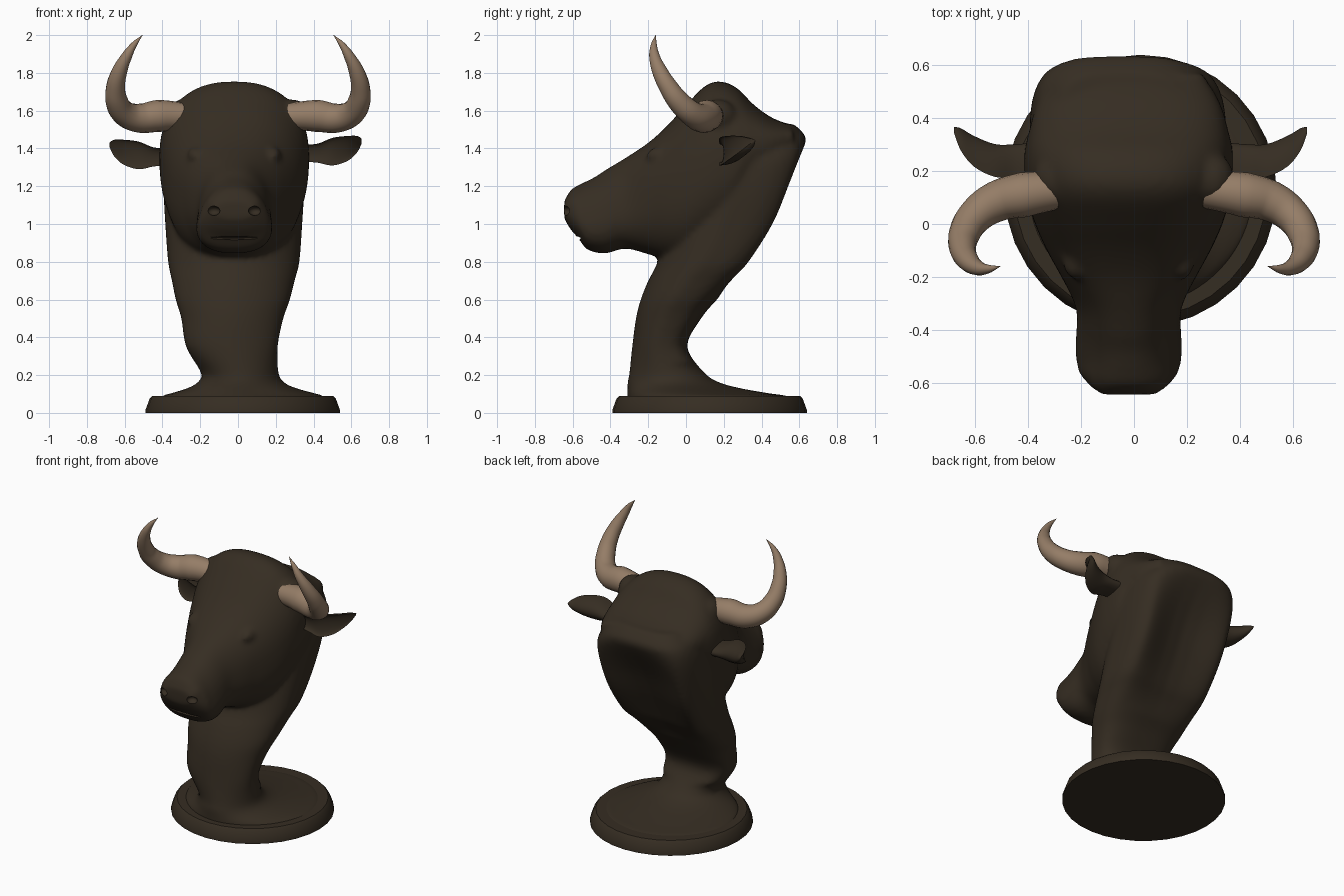
import bpy, bmesh
from math import sin, cos, pi, radians
from mathutils import Matrix, Vector

default = bpy.data.objects.get("Cube")
if default:
    bpy.data.objects.remove(default, do_unlink=True)


def material(name, colour):
    mat = bpy.data.materials.new(name)
    mat.use_nodes = True
    mat.diffuse_color = (*colour, 1)
    mat.node_tree.nodes["Principled BSDF"].inputs["Base Color"].default_value = (*colour, 1)
    return mat


DARK = material("dark brown", (0.036, 0.026, 0.016))
HORN = material("horn tan", (0.30, 0.205, 0.135))
MIDLINE = -0.02


def refine(rows, steps=4):
    """Smoothly interpolate between rows of measurements."""
    out = []
    for i in range(len(rows) - 1):
        p = [rows[max(i - 1, 0)], rows[i], rows[i + 1], rows[min(i + 2, len(rows) - 1)]]
        for s in range(steps):
            t = s / steps
            out.append([b + t * ((c - a) / 2 + t * (a - 2.5 * b + 2 * c - d / 2
                        + t * (1.5 * (b - c) + (d - a) / 2))) for a, b, c, d in zip(*p)])
    out.append(rows[-1])
    return out


def outline(lower, upper, count=48):
    """Rounded unit outline, with its own squareness for each half."""
    points = []
    for k in range(count):
        a = 2 * pi * k / count
        power = 2 / (upper if sin(a) > 0 else lower)
        points.append([abs(v) ** power * (1 if v >= 0 else -1) for v in (cos(a), sin(a))])
    return points


def loft(bm, rings):
    loops = [[bm.verts.new(p) for p in ring] for ring in rings]
    n = len(loops[0])
    for lower, upper in zip(loops, loops[1:]):
        for k in range(n):
            m = (k + 1) % n
            bm.faces.new((lower[k], lower[m], upper[m], upper[k]))
    bm.faces.new(loops[0][::-1])
    bm.faces.new(loops[-1])


def ellipsoid(bm, centre, radii):
    matrix = Matrix.Translation(centre) @ Matrix.Diagonal((*radii, 1))
    bmesh.ops.create_uvsphere(bm, u_segments=24, v_segments=14, radius=1, matrix=matrix)


def finish(bm, name, mat):
    bmesh.ops.recalc_face_normals(bm, faces=bm.faces)
    mesh = bpy.data.meshes.new(name)
    bm.to_mesh(mesh)
    bm.free()
    obj = bpy.data.objects.new(name, mesh)
    bpy.context.collection.objects.link(obj)
    mesh.materials.append(mat)
    return obj


def activate(obj):
    bpy.ops.object.select_all(action="DESELECT")
    obj.select_set(True)
    bpy.context.view_layer.objects.active = obj


def smooth(obj, degrees):
    activate(obj)
    bpy.ops.object.shade_smooth_by_angle(angle=radians(degrees))


# Neck: height, front y, back y, right x, left x
neck_rows = [
    (.04, -.31, .55, -.42, .47), (.085, -.31, .55, -.41, .46), (.105, -.31, .43, -.35, .40),
    (.13, -.31, .29, -.27, .31), (.16, -.31, .18, -.215, .245), (.21, -.3, .1, -.195, .215),
    (.35, -.285, .005, -.275, .21), (.5, -.265, .08, -.3, .24), (.6, -.24, .165, -.33, .275),
    (.7, -.2, .275, -.35, .3), (.8, -.15, .385, -.37, .325), (1, -.09, .525, -.385, .34),
    (1.2, -.02, .605, -.395, .35), (1.36, .05, .645, -.39, .335), (1.46, .1, .635, -.36, .265),
    (1.53, .2, .57, -.28, .19)]

# Head: y, top, bottom, half width, widening towards the bottom
head_rows = [
    (-.645, 1.12, 1.03, .11, 0), (-.61, 1.18, .97, .145, .15), (-.57, 1.205, .925, .175, .25),
    (-.53, 1.225, .87, .185, .28), (-.48, 1.25, .85, .19, .28), (-.42, 1.29, .845, .19, .25),
    (-.32, 1.35, .87, .195, .15), (-.2, 1.43, .84, .255, 0), (-.1, 1.52, .81, .31, 0),
    (0, 1.63, .8, .355, 0), (.1, 1.73, .85, .385, 0), (.18, 1.755, .9, .395, 0),
    (.27, 1.72, 1, .395, 0), (.36, 1.63, 1.2, .375, 0), (.46, 1.56, 1.3, .345, 0),
    (.57, 1.52, 1.4, .28, 0)]


def neck_ring(z, front, back, right, left):
    # the rear of the neck is hollowed between two side ridges
    hollow = 0.125 * max(0, 1 - ((z - 1.03) / 0.42) ** 2)
    ring = []
    for u, v in outline(1.9, 2 if z < .25 else 3.2):
        dent = hollow * max(v, 0) * max(0, 1 - u * u / 0.7)
        ring.append(((left + right) / 2 + u * (left - right) / 2,
                     (front + back) / 2 + v * (back - front) / 2 - dent, z))
    return ring


def head_ring(y, top, bottom, half, taper):
    return [(MIDLINE + u * half * (1 - taper * v), y,
             (top + bottom) / 2 + v * (top - bottom) / 2) for u, v in outline(2.4, 2.4)]


bm = bmesh.new()
loft(bm, [neck_ring(*r) for r in refine(neck_rows)])
loft(bm, [head_ring(*r) for r in refine(head_rows)])
for side in (-1, 1):
    # Eyes, nostril rims and horn roots
    ellipsoid(bm, (MIDLINE + side * .205, -.13, 1.36), (.045, .08, .05))
    ellipsoid(bm, (MIDLINE + side * .1, -.585, 1.085), (.05, .05, .07))
    ellipsoid(bm, (side * .29, .17, 1.57), (.09, .1, .09))
body = finish(bm, "head_and_neck", DARK)

# Cutters for the nostrils and the mouth line
bm = bmesh.new()
for side in (-1, 1):
    ellipsoid(bm, (MIDLINE + side * .11, -.637, 1.07), (.035, .035, .025))
ellipsoid(bm, (MIDLINE, -.585, .925), (.17, .04, .01))
cutter = finish(bm, "face_cutter", DARK)
cutter.hide_render = True

remesh = body.modifiers.new("blend", "REMESH")
remesh.mode = "VOXEL"
remesh.voxel_size = 0.016
relax = body.modifiers.new("relax", "SMOOTH")
relax.factor = 0.5
relax.iterations = 6
carve = body.modifiers.new("carve", "BOOLEAN")
carve.operation = "DIFFERENCE"
carve.solver = "EXACT"
carve.object = cutter
activate(body)
for name in ("blend", "relax", "carve"):
    bpy.ops.object.modifier_apply(modifier=name)
bpy.data.objects.remove(cutter, do_unlink=True)
smooth(body, 50)

# Base: bevelled round plinth
bm = bmesh.new()
loft(bm, [[(.025 + r * cos(k * pi / 16), .125 + r * sin(k * pi / 16), z) for k in range(32)]
          for z, r in ((0, .515), (.015, .515), (.075, .493), (.09, .478))])
smooth(finish(bm, "base", DARK), 35)

# Ears: x, y, half thickness, z, half height of cupped sections
ear_rows = [(.33, .25, .06, 1.375, .045), (.42, .24, .062, 1.375, .05), (.5, .24, .062, 1.383, .073),
            (.58, .275, .058, 1.4, .066), (.63, .32, .042, 1.422, .044), (.655, .355, .012, 1.44, .012)]


def ear_ring(side, x, y, thick, z, high):
    if side < 0:
        x, z = x + .025, z - .02
    ring = []
    for k in range(24):
        a = 2 * pi * k / 24
        depth = 2 if cos(a) > 0 else 0.4
        ring.append((side * x, y + thick * (depth * abs(cos(a)) - 1), z + high * sin(a)))
    return ring


for side, label in ((1, "left"), (-1, "right")):
    bm = bmesh.new()
    loft(bm, [ear_ring(side, *r) for r in refine(ear_rows)])
    smooth(finish(bm, label + "_ear", DARK), 60)

# Horns: x, y, z, thickness along a curved path
horn_path = [(.27, .13, 1.57, .07), (.42, .11, 1.572, .085), (.52, .085, 1.56, .077),
             (.6, .03, 1.585, .067), (.642, -.04, 1.65, .059), (.648, -.09, 1.72, .051),
             (.63, -.135, 1.8, .042), (.588, -.167, 1.89, .028), (.55, -.17, 1.95, .016),
             (.506, -.16, 2, .001)]
for side, label in ((1, "left"), (-1, "right")):
    curve = bpy.data.curves.new(label + "_horn", "CURVE")
    curve.dimensions = "3D"
    curve.bevel_depth = 1
    curve.bevel_resolution = 6
    curve.resolution_u = 6
    curve.use_fill_caps = True
    spline = curve.splines.new("BEZIER")
    spline.bezier_points.add(len(horn_path) - 1)
    for point, (x, y, z, r) in zip(spline.bezier_points, horn_path):
        point.co = Vector((side * x, y, z))
        point.radius = r
        point.handle_left_type = point.handle_right_type = "AUTO"
    curve.materials.append(HORN)
    horn = bpy.data.objects.new(label + "_horn", curve)
    bpy.context.collection.objects.link(horn)
